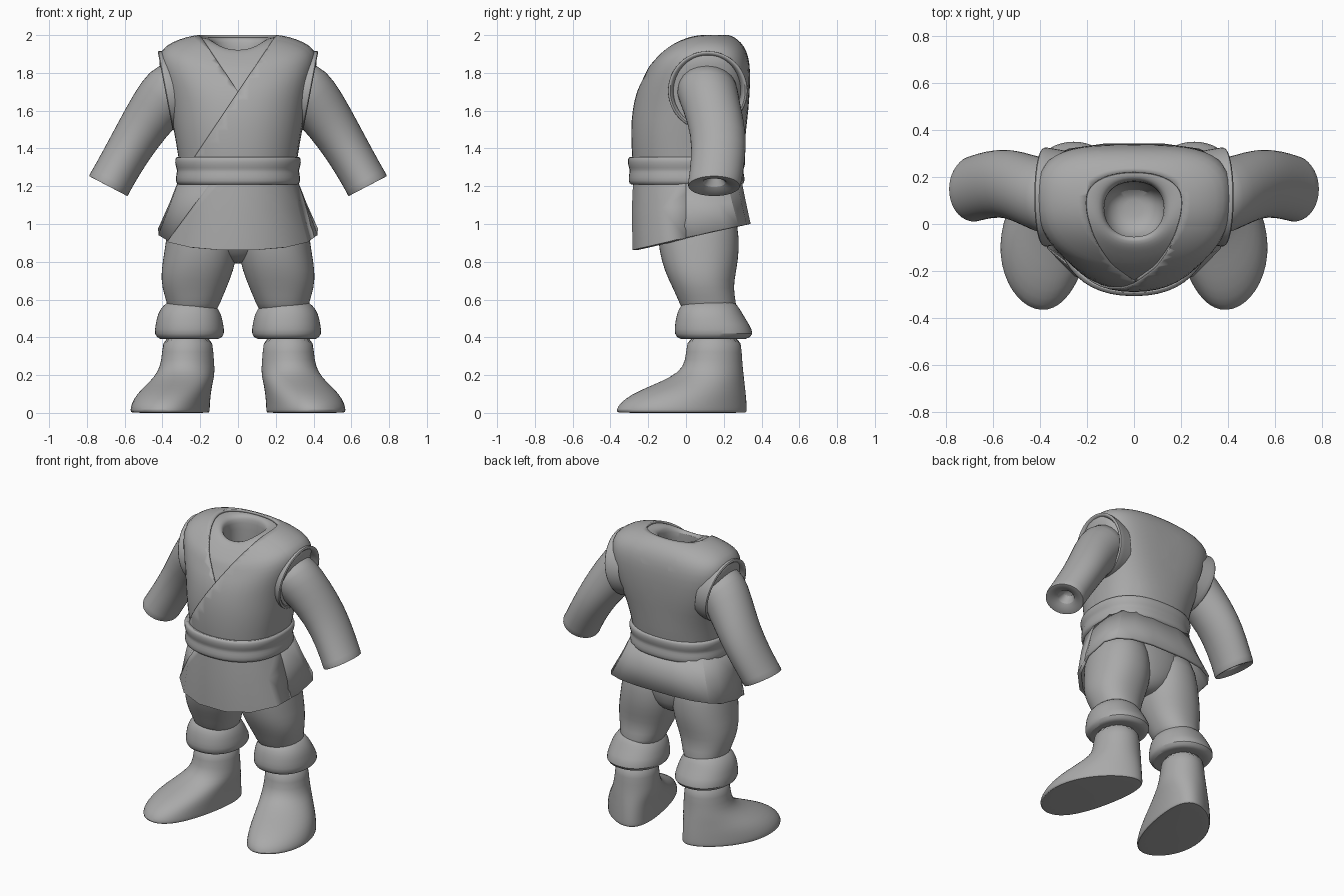
import bpy, bmesh
from math import sin, cos, pi, radians, copysign
from mathutils import Vector

default_cube = bpy.data.objects.get("Cube")
if default_cube:
    bpy.data.objects.remove(default_cube)

grey = bpy.data.materials.new("cloth_grey")
grey.use_nodes = True
colour = (0.4, 0.4, 0.4, 1)
grey.diffuse_color = colour
grey.node_tree.nodes["Principled BSDF"].inputs["Base Color"].default_value = colour


def power(value, exponent):
    return copysign(abs(value) ** (2 / exponent), value)


def ring(z, half_width, front, back, drop=0, x=0, mid=None, square=(2.2, 2.2), n=24, slope=0):
    """Horizontal section, with its own roundness in front and behind."""
    mid = (front + back) / 2 if mid is None else mid
    points = []
    for i in range(n):
        a = 2 * pi * (i + 0.5) / n
        c, s = cos(a), sin(a)
        e = square[1] if s > 0 else square[0]
        depth = back - mid if s > 0 else mid - front
        y = mid + depth * power(s, e)
        height = z - drop * min(0, s) ** 2 + slope * y
        points.append(Vector((x + half_width * power(c, e), y, height)))
    return points


def finish(obj, angle=60):
    """Smooth the faces but keep sharp edges."""
    bpy.ops.object.select_all(action="DESELECT")
    obj.select_set(True)
    bpy.context.view_layer.objects.active = obj
    bpy.ops.object.shade_smooth_by_angle(angle=radians(angle))
    return obj


def add_object(name, bm):
    mesh = bpy.data.meshes.new(name)
    bm.to_mesh(mesh)
    bm.free()
    mesh.materials.append(grey)
    obj = bpy.data.objects.new(name, mesh)
    bpy.context.collection.objects.link(obj)
    return obj


def loft(name, rings, start=False, end=False, subdivide=1, mirror=False, thick=0, angle=60):
    """Skin a list of equal sections, with optional end caps."""
    bm = bmesh.new()
    loops = [[bm.verts.new(p) for p in points] for points in rings]
    for low, high in zip(loops, loops[1:]):
        for i in range(len(low)):
            j = (i + 1) % len(low)
            bm.faces.new((low[i], low[j], high[j], high[i]))
    if start:
        bm.faces.new(loops[0][::-1])
    if end:
        bm.faces.new(loops[-1])
    if start and end:
        bmesh.ops.recalc_face_normals(bm, faces=bm.faces)
    obj = add_object(name, bm)
    if thick:
        obj.modifiers.new("thickness", "SOLIDIFY").thickness = thick
    if mirror:
        obj.modifiers.new("other_side", "MIRROR")
    if subdivide:
        smooth = obj.modifiers.new("rounding", "SUBSURF")
        smooth.levels = smooth.render_levels = subdivide
    return finish(obj, angle)


def overlay(name, source, offset, cuts, drop_face):
    """Cloth layer: copy a surface, push it out, slice it and drop faces."""
    graph = bpy.context.evaluated_depsgraph_get()
    bm = bmesh.new()
    bm.from_object(source, graph)
    bm.normal_update()
    for vert, normal in [(v, v.normal.copy()) for v in bm.verts]:
        vert.co += normal * offset(vert.co)
    for point, normal in cuts:
        geometry = bm.verts[:] + bm.edges[:] + bm.faces[:]
        bmesh.ops.bisect_plane(bm, geom=geometry, plane_co=point, plane_no=normal)
    doomed = [f for f in bm.faces if drop_face(f.calc_center_median())]
    bmesh.ops.delete(bm, geom=doomed, context="FACES")
    obj = add_object(name, bm)
    obj.modifiers.new("thickness", "SOLIDIFY").thickness = 0.015
    return finish(obj)


# Upper body: roundness of the back, height, half width, front, back, front drop
body = [ring(*r, mid=0.1 if r[0] > 1.6 else 0.04, square=(2.2, e)) for e, *r in (
    (2.3, 1.23, 0.29, -0.25, 0.27), (2.3, 1.35, 0.305, -0.27, 0.295),
    (2.6, 1.5, 0.33, -0.275, 0.308), (3, 1.62, 0.358, -0.268, 0.322, 0.02),
    (3.4, 1.75, 0.385, -0.245, 0.33, 0.05), (3.4, 1.85, 0.412, -0.212, 0.328, 0.09),
    (3, 1.915, 0.405, -0.19, 0.31, 0.1), (2.6, 1.952, 0.35, -0.17, 0.285, 0.115),
    (2.3, 1.98, 0.275, -0.15, 0.252, 0.12), (2.2, 1.99, 0.205, -0.13, 0.22, 0.11))]
neck = [ring(*r, mid=0.07) for r in (
    (1.985, 0.17, -0.105, 0.2, 0.08), (1.975, 0.14, -0.075, 0.19, 0.05),
    (1.95, 0.125, -0.05, 0.18, 0.03), (1.85, 0.13, -0.06, 0.18),
    (1.6, 0.15, -0.08, 0.18), (1.5, 0.1, -0.03, 0.15), (1.49, 0.03, 0.04, 0.1))]
shirt = loft("undershirt", body + neck, end=True)

# Wrapped vest with a V neck and an overlapping left flap
pattern = loft("vest_pattern", body)
tip = Vector((0, 0, 1.7))
lean = 0.67
edges = [(tip, Vector((side, 0, -lean))) for side in (1, -1)]
overlay("vest", pattern, lambda co: 0.012, edges,
        lambda c: abs(c.x) < lean * (c.z - tip.z) and c.y < 0.1)
overlay("vest_flap", pattern, lambda co: 0.006 + 0.014 * min(1, max(0, (0.08 - co.y) / 0.2)),
        edges[:1] + [(Vector((0, 0.08, 0)), Vector((0, 1, 0)))],
        lambda c: c.x < lean * (c.z - tip.z) or c.y > 0.08)
bpy.data.objects.remove(pattern)


# Armhole bands, leaning outward at the shoulder
def armhole(shift, scale):
    points = []
    for i in range(24):
        a = 2 * pi * i / 24
        z = 1.705 + 0.205 * scale * sin(a)
        points.append(Vector((0.33 + 0.19 * (z - 1.5) + shift, 0.115 + 0.205 * scale * cos(a), z)))
    return points


loft("armhole_bands", [armhole(*r) for r in (
    (-0.08, 0.97), (-0.01, 1.03), (0.015, 1.05), (0.02, 0.98), (0.005, 0.9), (-0.06, 0.86))],
    mirror=True)

# Sleeves: centre, half width across, half depth; the last three hollow the wrist
arm = [(0.28, 0.11, 1.76, 0.14, 0.16), (0.36, 0.11, 1.7, 0.16, 0.165),
       (0.44, 0.14, 1.607, 0.142, 0.155), (0.533, 0.175, 1.467, 0.125, 0.148),
       (0.612, 0.17, 1.335, 0.117, 0.145), (0.677, 0.152, 1.22, 0.116, 0.142),
       (0.69, 0.148, 1.195, 0.12, 0.144),
       (0.685, 0.148, 1.205, 0.095, 0.11), (0.68, 0.148, 1.21, 0.045, 0.055),
       (0.65, 0.155, 1.27, 0.03, 0.035)]
wrist = 6
sleeves = []
for i, (x, y, z, across, depth) in enumerate(arm):
    k = min(i, wrist)
    along = Vector(arm[min(k + 1, wrist)][:3]) - Vector(arm[max(k - 1, 0)][:3])
    along.y = 0
    out = Vector((-along.z, 0, along.x)).normalized()
    sleeves.append([Vector((x, y, z)) + out * across * cos(a) + Vector((0, depth * sin(a), 0))
                    for a in (2 * pi * j / 20 for j in range(20))])
loft("sleeves", sleeves, start=True, end=True, mirror=True)

# Sash with two soft folds
loft("sash", [ring(z, 0.29 + p, -0.265 - p, 0.27 + p, square=(2.3, 2.5), mid=0.02) for z, p in (
    (1.21, 0), (1.205, 0.03), (1.225, 0.045), (1.27, 0.038), (1.285, 0.034),
    (1.31, 0.045), (1.345, 0.047), (1.36, 0.035), (1.35, 0))])

# Tunic skirt, faceted, longer in front, with a wrapped front panel
skirt = loft("tunic_skirt", [ring(*r, slope=s, n=16, mid=m, square=(2.2, 2.8)) for m, *r, s in (
    (0.06, 1.24, 0.3, -0.265, 0.28, 0), (0.1, 1.09, 0.355, -0.272, 0.305, 0.08),
    (0.15, 0.925, 0.415, -0.27, 0.33, 0.22))], subdivide=0, thick=0.015, angle=25)
slant = Vector((0.3, 0, -0.22))
start = Vector((-0.16, 0, 1.2))
overlay("skirt_front_panel", skirt, lambda co: 0.007 * min(1, max(0, -co.y * 8)),
        [(start, slant), (Vector((0, 0, 0)), Vector((0, 1, 0)))],
        lambda c: (c - start).dot(slant) < 0 or c.y > 0)

# Trousers: hips and two legs
loft("trouser_hips", [ring(*r) for r in (
    (0.79, 0.05, 0.02, 0.15), (0.815, 0.11, -0.04, 0.2), (0.87, 0.2, -0.1, 0.245),
    (1, 0.34, -0.16, 0.268), (1.2, 0.28, -0.2, 0.25))], start=True, end=True)
loft("trouser_legs", [ring(*r, x=x) for x, *r in (
    (0.18, 1.12, 0.14, -0.13, 0.24), (0.188, 1, 0.185, -0.155, 0.277),
    (0.193, 0.86, 0.196, -0.145, 0.285), (0.217, 0.75, 0.193, -0.115, 0.267),
    (0.232, 0.66, 0.172, -0.07, 0.25), (0.235, 0.58, 0.14, -0.035, 0.268),
    (0.245, 0.5, 0.12, 0, 0.27))], start=True, end=True, mirror=True)

# Puffed trouser cuffs
loft("trouser_cuffs", [ring(*r, x=0.257) for r in (
    (0.4, 0.11, 0.02, 0.27), (0.385, 0.16, -0.035, 0.32), (0.415, 0.19, -0.065, 0.365),
    (0.47, 0.18, -0.06, 0.335), (0.525, 0.17, -0.05, 0.3), (0.57, 0.14, -0.03, 0.275),
    (0.6, 0.1, 0.01, 0.24))], start=True, end=True, mirror=True)

# Boots turned and bowed outward: height, toe reach, heel reach, half width
turn = radians(17)
ankle = Vector((0.265, 0.15, 0))
forward = Vector((sin(turn), -cos(turn), 0))
sideways = Vector((cos(turn), sin(turn), 0))


def boot_ring(z, toe, heel, half_width):
    points = []
    for j in range(24):
        a = 2 * pi * j / 24
        reach = (toe - heel) / 2 + (toe + heel) / 2 * cos(a)
        bow = 0.13 * (toe - heel) * sin(a) ** 2
        wide = bow + half_width * sin(a) * (1 + 0.35 * (toe - heel) * cos(a))
        points.append(ankle + forward * reach + sideways * wide + Vector((0, 0, z)))
    return points


loft("boots", [boot_ring(*r) for r in (
    (0, 0.5, 0.15, 0.165), (0.002, 0.535, 0.178, 0.188), (0.012, 0.542, 0.18, 0.191),
    (0.05, 0.525, 0.178, 0.189), (0.1, 0.455, 0.173, 0.182), (0.145, 0.345, 0.167, 0.168),
    (0.19, 0.235, 0.16, 0.157), (0.24, 0.165, 0.153, 0.145), (0.32, 0.15, 0.147, 0.135),
    (0.42, 0.147, 0.143, 0.13))], start=True, end=True, mirror=True, angle=50)
